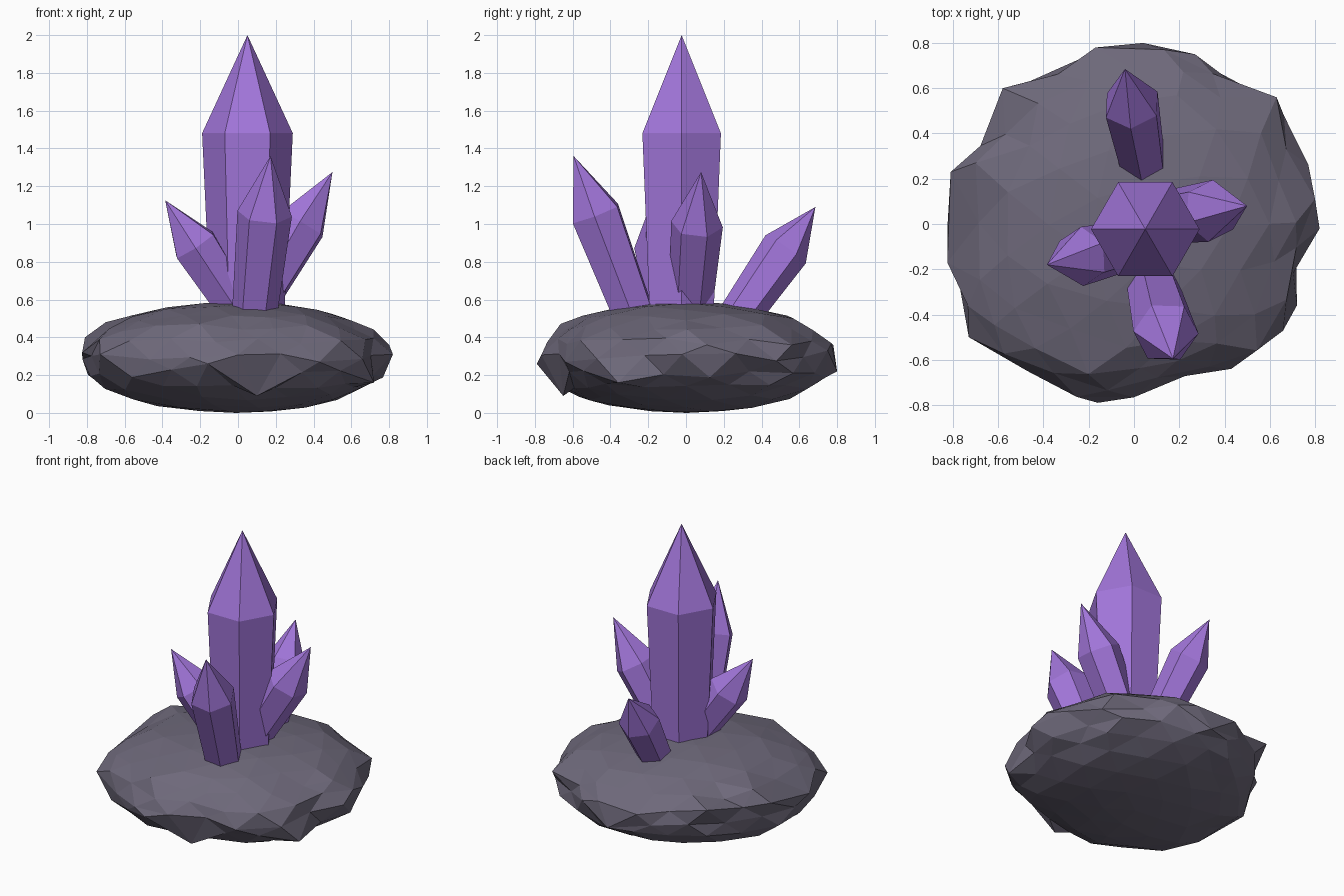
import bpy, bmesh, math, random
from mathutils import Vector

if "Cube" in bpy.data.objects:
    bpy.data.objects.remove(bpy.data.objects["Cube"])

random.seed(7)


def material(name, rgb):
    m = bpy.data.materials.new(name)
    m.diffuse_color = (*rgb, 1)
    m.use_nodes = True
    m.node_tree.nodes["Principled BSDF"].inputs["Base Color"].default_value = m.diffuse_color
    return m


STONE = material("grey_stone", (0.155, 0.14, 0.195))
PURPLE = material("purple_crystal", (0.36, 0.18, 0.70))


def add_object(name, bm, mat):
    bmesh.ops.recalc_face_normals(bm, faces=bm.faces[:])
    mesh = bpy.data.meshes.new(name)
    bm.to_mesh(mesh)
    bm.free()
    mesh.materials.append(mat)
    ob = bpy.data.objects.new(name, mesh)
    bpy.context.collection.objects.link(ob)
    return ob


# Outline of the rock: (azimuth in degrees, radius)
OUTLINE = [(0, .82), (9, .81), (28, .80), (42, .84), (55, .78), (70, .80),
           (87, .80), (102, .80), (119, .78), (134, .82), (147, .77),
           (164, .84), (179, .82), (192, .845), (214, .885), (242, .81),
           (258, .81), (284, .72), (304, .77), (321, .80), (333, .80),
           (342, .73), (360, .82)]

# Jutting corners of the rock
CORNERS = [(-.81, .23, .40), (-.825, -.17, .32), (-.73, -.50, .31),
           (-.16, -.79, .26), (.43, -.64, .27), (.72, -.36, .16),
           (.82, -.02, .31), (.80, .11, .36), (.63, .56, .36),
           (-.58, .60, .43), (-.70, .27, .48), (.04, .80, .22),
           (-.17, .78, .36), (.27, .75, .33), (.10, -.65, .09)]


def outline_radius(x, y):
    a = math.degrees(math.atan2(y, x)) % 360
    for (a0, r0), (a1, r1) in zip(OUTLINE, OUTLINE[1:]):
        if a0 <= a <= a1:
            return r0 + (r1 - r0) * (a - a0) / (a1 - a0)
    return OUTLINE[0][1]


# Rock: squashed ball, rough at the rim and calm on top
def build_rock(height=0.59):
    bm = bmesh.new()
    bmesh.ops.create_icosphere(bm, subdivisions=3, radius=1)
    for v in bm.verts:
        x, y, z = v.co
        rim = math.hypot(x, y)
        r = outline_radius(x, y) * (1 + rim ** 2 * random.uniform(-0.045, 0.01))
        level = math.copysign(abs(z) ** 0.92, z)
        v.co = (x * r + random.uniform(-.012, .012),
                y * r + random.uniform(-.012, .012),
                height / 2 * (1 + level) + rim ** 2 * random.uniform(-.02, .02))
        v.co.z = min(max(v.co.z, 0), height)
    # pull the closest free vertex out to each corner
    free = set(bm.verts)
    for corner in CORNERS:
        near = min(free, key=lambda v: (v.co - Vector(corner)).length)
        near.co = corner
        free.remove(near)
    return add_object("rock_base", bm, STONE)


# Crystal: six-sided shaft widening to a shoulder, then a point
def build_crystal(name, base, apex, radius, shoulder=0.66, roll=0):
    base, apex = Vector(base), Vector(apex)
    axis = apex - base
    turn = Vector((0, 0, 1)).rotation_difference(axis).to_matrix()
    bm = bmesh.new()

    def ring(t, r):
        verts = []
        for i in range(6):
            a = math.radians(60 * i + roll)
            offset = turn @ Vector((r * math.cos(a), r * math.sin(a), 0))
            verts.append(bm.verts.new(base + axis * t + offset))
        return verts

    bottom, top = ring(0, radius * 0.8), ring(shoulder, radius)
    tip = bm.verts.new(apex)
    bm.faces.new(bottom)
    for i in range(6):
        j = (i + 1) % 6
        bm.faces.new((bottom[i], bottom[j], top[j], top[i]))
        bm.faces.new((top[i], top[j], tip))
    return add_object(name, bm, PURPLE)


build_rock()
build_crystal("main_crystal", (.05, -.023, .45), (.05, -.023, 2), .24, .665)
build_crystal("front_crystal", (.08, -.25, .45), (.172, -.595, 1.36), .145, .665, -3)
build_crystal("back_crystal", (.046, .235, .45), (-.04, .685, 1.09), .13, .65, 30)
build_crystal("right_crystal", (.02, .015, .45), (.50, .08, 1.275), .138, .665, 24)
build_crystal("left_crystal", (.06, -.075, .45), (-.385, -.18, 1.125), .132, .65, 30)
